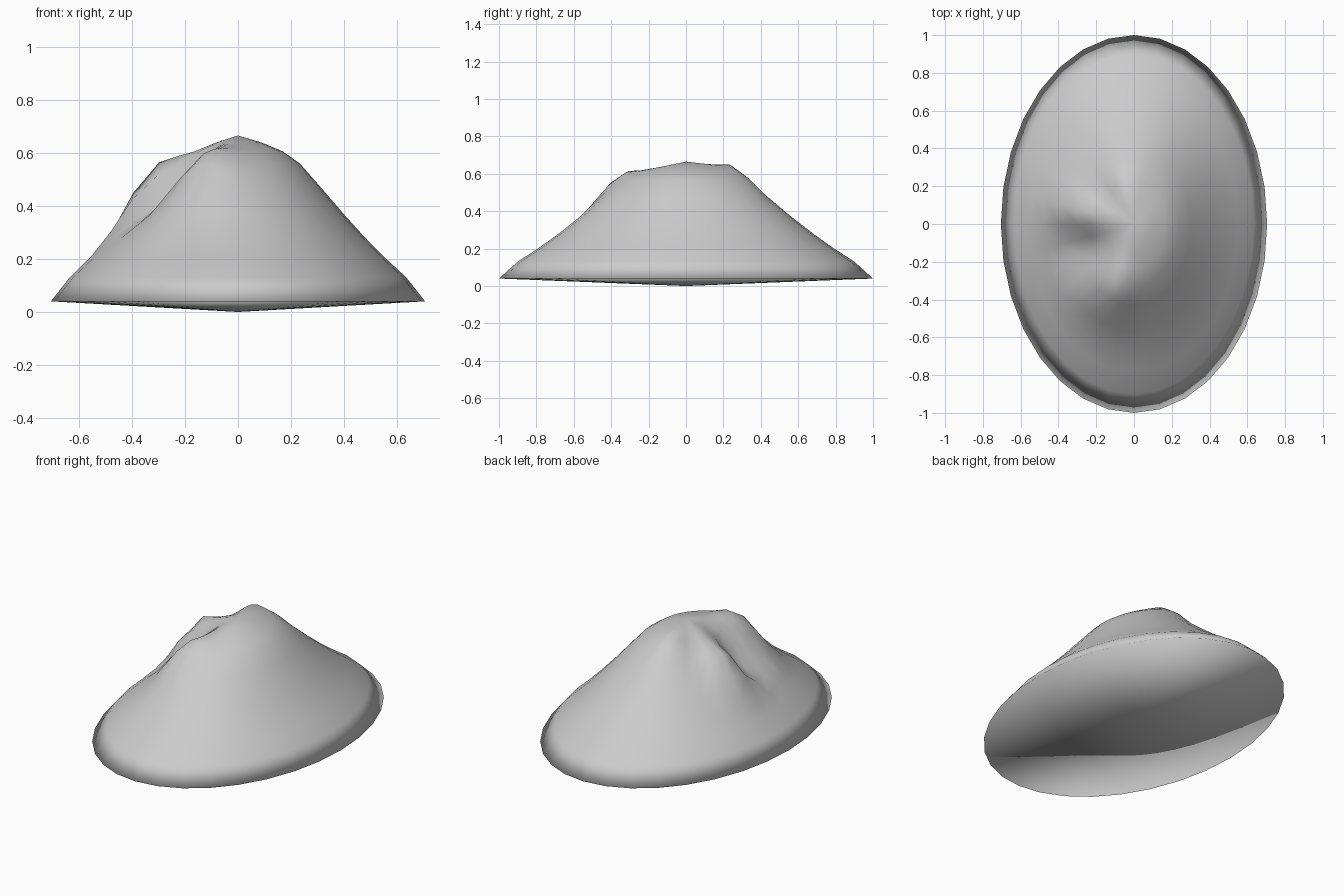
import bpy, bmesh
from math import sin, cos, pi, exp

cube = bpy.data.objects.get("Cube")
if cube:
    bpy.data.objects.remove(cube)

HALF_X, HALF_Y, RIM_Z, SIDES = 0.705, 1.0, 0.04, 32

# Radius and height of the regular slope, from rim to summit
SLOPE = [(1, 0.04), (0.9, 0.13), (0.785, 0.205), (0.68, 0.28), (0.57, 0.365),
         (0.43, 0.48), (0.33, 0.56), (0.24, 0.605), (0.12, 0.64)]
# Knolls and hollows: x, y, height, spread
BUMPS = [(-0.35, 0.07, 0.11, 0.12), (-0.13, -0.37, 0.08, 0.13),
         (-0.26, -0.13, -0.12, 0.12), (-0.05, 0.24, 0.045, 0.11),
         (-0.17, 0.16, -0.03, 0.08)]


def relief(x, y):
    return sum(h * exp(-((x - bx) ** 2 + (y - by) ** 2) / s ** 2)
               for bx, by, h, s in BUMPS)


bm = bmesh.new()

# Rings of the hillside
rings = []
for r, z in SLOPE:
    ring = []
    for i in range(SIDES):
        a = 2 * pi * i / SIDES
        x, y = HALF_X * r * cos(a), HALF_Y * r * sin(a)
        lift = relief(x, y) if r < 1 else 0
        ring.append(bm.verts.new((x, y, z + lift)))
    rings.append(ring)
summit = bm.verts.new((0, 0, 0.665))
underside = bm.verts.new((0, 0, 0))

# Slopes, summit fan and shallow underside fan
for i in range(SIDES):
    j = (i + 1) % SIDES
    for low, high in zip(rings, rings[1:]):
        bm.faces.new((low[i], low[j], high[j], high[i]))
    bm.faces.new((rings[-1][i], rings[-1][j], summit))
    bm.faces.new((rings[0][j], rings[0][i], underside))

for f in bm.faces:
    f.smooth = True
mesh = bpy.data.meshes.new("hill")
bm.to_mesh(mesh)
bm.free()

# Plain stone colour
stone = bpy.data.materials.new("grey_stone")
stone.use_nodes = True
colour = (0.6, 0.6, 0.6, 1)
stone.diffuse_color = colour
stone.node_tree.nodes["Principled BSDF"].inputs["Base Color"].default_value = colour
mesh.materials.append(stone)

hill = bpy.data.objects.new("hill", mesh)
bpy.context.collection.objects.link(hill)
